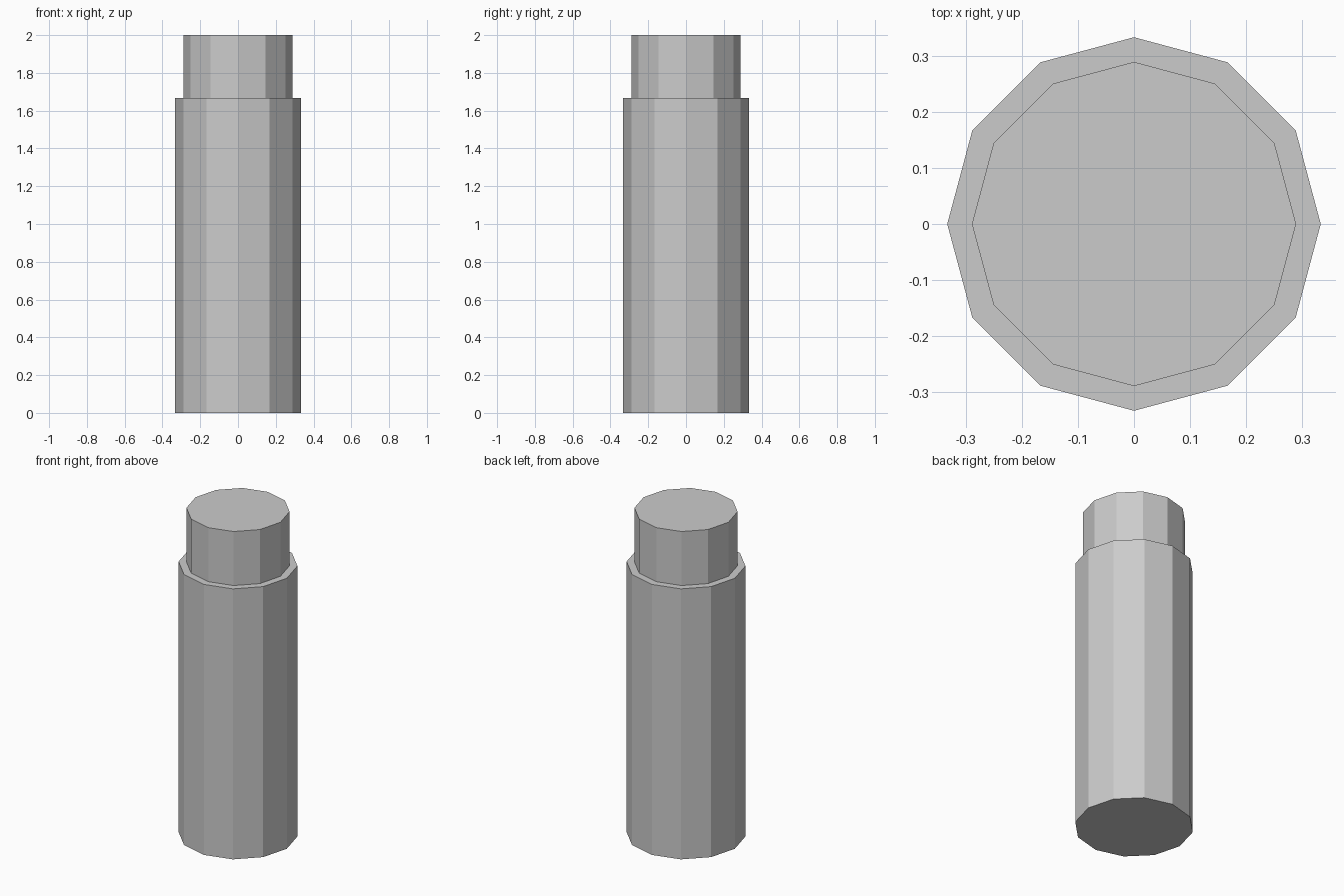
import bpy, bmesh
from mathutils import Matrix, Vector

if "Cube" in bpy.data.objects:
    bpy.data.objects.remove(bpy.data.objects["Cube"])

SIDES = 12
BODY_R, NECK_R = 0.333, 0.289
SHOULDER_Z, TOP_Z = 1.667, 2.0

bm = bmesh.new()

# Main twelve-sided body
bmesh.ops.create_cone(bm, cap_ends=True, segments=SIDES,
                      radius1=BODY_R, radius2=BODY_R, depth=SHOULDER_Z,
                      matrix=Matrix.Translation((0, 0, SHOULDER_Z / 2)))
bm.normal_update()
top = max(bm.faces, key=lambda f: f.calc_center_median().z)

# Flat shoulder: extrude the top face in place and shrink it
top = bmesh.ops.extrude_discrete_faces(bm, faces=[top])["faces"][0]
bmesh.ops.scale(bm, vec=(NECK_R / BODY_R, NECK_R / BODY_R, 1), verts=top.verts)

# Narrower neck: extrude the shrunken face upward
top = bmesh.ops.extrude_discrete_faces(bm, faces=[top])["faces"][0]
bmesh.ops.translate(bm, vec=Vector((0, 0, TOP_Z - SHOULDER_Z)), verts=top.verts)

bmesh.ops.recalc_face_normals(bm, faces=bm.faces)
mesh = bpy.data.meshes.new("stepped_post")
bm.to_mesh(mesh)
bm.free()
bpy.context.collection.objects.link(bpy.data.objects.new("stepped_post", mesh))
